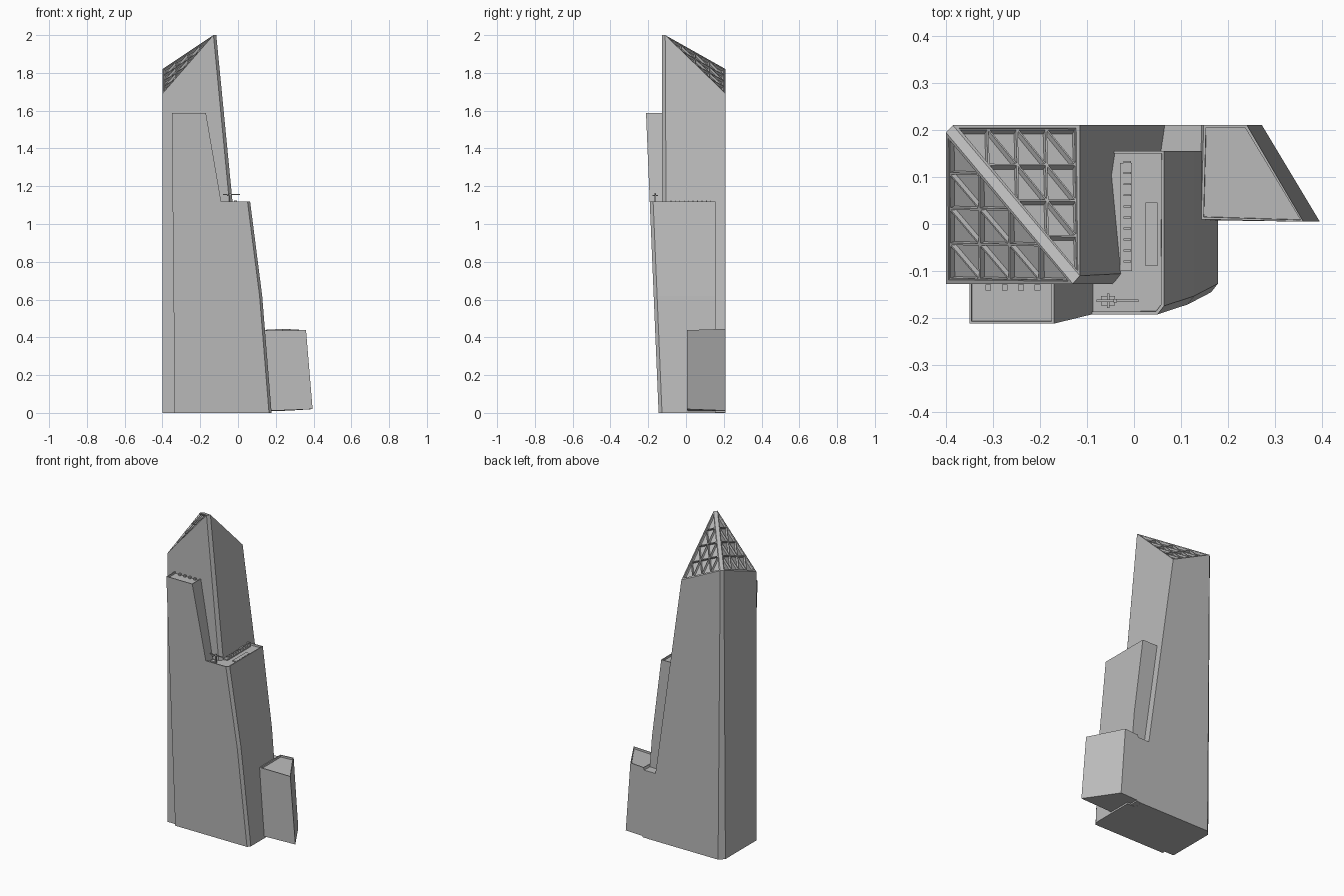
import bpy, bmesh
from mathutils import Vector

if "Cube" in bpy.data.objects:
    bpy.data.objects.remove(bpy.data.objects["Cube"])

grey = bpy.data.materials.new("concrete_grey")
grey.use_nodes = True
colour = (0.5, 0.5, 0.5, 1)
grey.diffuse_color = colour
grey.node_tree.nodes["Principled BSDF"].inputs["Base Color"].default_value = colour


def finish(bm, name):
    mesh = bpy.data.meshes.new(name)
    bm.to_mesh(mesh)
    bm.free()
    mesh.materials.append(grey)
    obj = bpy.data.objects.new(name, mesh)
    bpy.context.collection.objects.link(obj)
    return obj


def loft(rings):
    """Stack counter-clockwise rings into walls and a floor, roof left open."""
    bm = bmesh.new()
    rows = [[bm.verts.new(p) for p in ring] for ring in rings]
    for low, high in zip(rows, rows[1:]):
        for i in range(len(low)):
            j = (i + 1) % len(low)
            bm.faces.new((low[i], low[j], high[j], high[i]))
    bm.faces.new(rows[0][::-1])
    return bm, rows[-1]


def flat(points, z):
    return [(x, y, z) for x, y in points]


def walled_block(name, rings, rim=0.007, depth=0.012):
    """Lofted block whose roof sits below a thin parapet."""
    bm, top = loft(rings)
    roof = bm.faces.new(top)
    bm.normal_update()
    bmesh.ops.inset_region(bm, faces=[roof], thickness=rim)
    bmesh.ops.inset_region(bm, faces=[roof], thickness=0.0005, depth=-depth)
    return finish(bm, name)


def box(name, centre, size):
    bm = bmesh.new()
    bmesh.ops.create_cube(bm, size=1)
    for v in bm.verts:
        v.co = Vector(a * s + c for a, s, c in zip(v.co, size, centre))
    return finish(bm, name)


def lattice(bm, face, n=4):
    """Sunken triangular panel split into n*n recessed triangular cells."""
    bmesh.ops.inset_region(bm, faces=[face], thickness=0.014)
    bmesh.ops.inset_region(bm, faces=[face], thickness=0.001, depth=-0.003)
    a, b, c = [v.co.copy() for v in face.verts]
    bmesh.ops.delete(bm, geom=[face], context='FACES_ONLY')
    grid = {(i, j): bm.verts.new(a + (b - a) * i / n + (c - a) * j / n)
            for i in range(n + 1) for j in range(n + 1 - i)}
    cells = []
    for i, j in grid:
        if i + j < n:
            cells.append(bm.faces.new((grid[i, j], grid[i + 1, j], grid[i, j + 1])))
        if i + j < n - 1:
            cells.append(bm.faces.new((grid[i + 1, j], grid[i + 1, j + 1], grid[i, j + 1])))
    bm.normal_update()
    bmesh.ops.inset_individual(bm, faces=cells, thickness=0.0045)
    bmesh.ops.inset_individual(bm, faces=cells, thickness=0.0005, depth=-0.012)


# Main tower with chamfered corners and a two-sided sloping crown
base = flat([(-0.4, -0.127), (0.06, -0.127), (0.08, -0.1),
             (0.126, 0.21), (-0.37, 0.21), (-0.4, 0.18)], 0)
crown = [(-0.4, -0.127, 1.69), (-0.13, -0.127, 2), (-0.115, -0.11, 2),
         (-0.115, 0.21, 1.69), (-0.385, 0.21, 1.82), (-0.4, 0.195, 1.82)]
bm, top = loft([base, crown])
bm.faces.new((top[1], top[2], top[4], top[5]))
panels = [bm.faces.new((top[0], top[1], top[5])),
          bm.faces.new((top[3], top[4], top[2]))]
bm.normal_update()
for panel in panels:
    lattice(bm, panel)
finish(bm, "main_tower")


# Front wing: leans forward as it rises
def front(z):
    return -0.145 - 0.042 * z


def wing_ring(z, left, right):
    f = front(z)
    return flat([(left, f), (right - 0.014, f), (right, f + 0.018),
                 (right, 0.155), (left, 0.155)], z)


walled_block("lower_wing", [wing_ring(0, -0.335, 0.178),
                            wing_ring(0.62, -0.341, 0.128),
                            wing_ring(1.12, -0.346, 0.064)])


def shoulder_ring(z, left, right):
    return flat([(left, front(z)), (right, front(z)), (right, -0.11), (left, -0.11)], z)


walled_block("upper_wing", [shoulder_ring(1.1, -0.346, -0.086),
                            shoulder_ring(1.588, -0.35, -0.17)])

# Low side block with a slanted outer wall, and the ledge behind the wing
walled_block("side_block", [
    [(0.02, 0.01, 0.005), (0.395, 0.005, 0.02), (0.272, 0.21, 0.012), (0.02, 0.21, 0.005)],
    [(0.143, 0.01, 0.435), (0.36, 0.005, 0.438), (0.24, 0.21, 0.445), (0.148, 0.21, 0.44)]])
box("rear_ledge", (0.08, 0.16, 0.213), (0.15, 0.1, 0.424))

# Roof equipment on the lower wing
box("roof_walkway", (-0.017, 0.015, 1.11), (0.026, 0.23, 0.012))
box("roof_panel", (0.037, -0.022, 1.11), (0.025, 0.135, 0.008))
for i in range(10):
    box("roof_fin", (-0.014, -0.08 + i * 0.0235, 1.118), (0.016, 0.004, 0.014))

# Maintenance crane
box("crane_post", (-0.04, -0.163, 1.135), (0.008, 0.008, 0.06))
box("crane_arm", (-0.035, -0.163, 1.157), (0.09, 0.005, 0.005))
box("crane_crossbar", (-0.055, -0.163, 1.15), (0.005, 0.03, 0.005))
box("crane_base", (-0.055, -0.163, 1.113), (0.03, 0.02, 0.014))

# Small parapet blocks along the upper wing roof
for i in range(4):
    box("parapet_block", (-0.31 + i * 0.035, -0.135, 1.582), (0.012, 0.012, 0.012))
